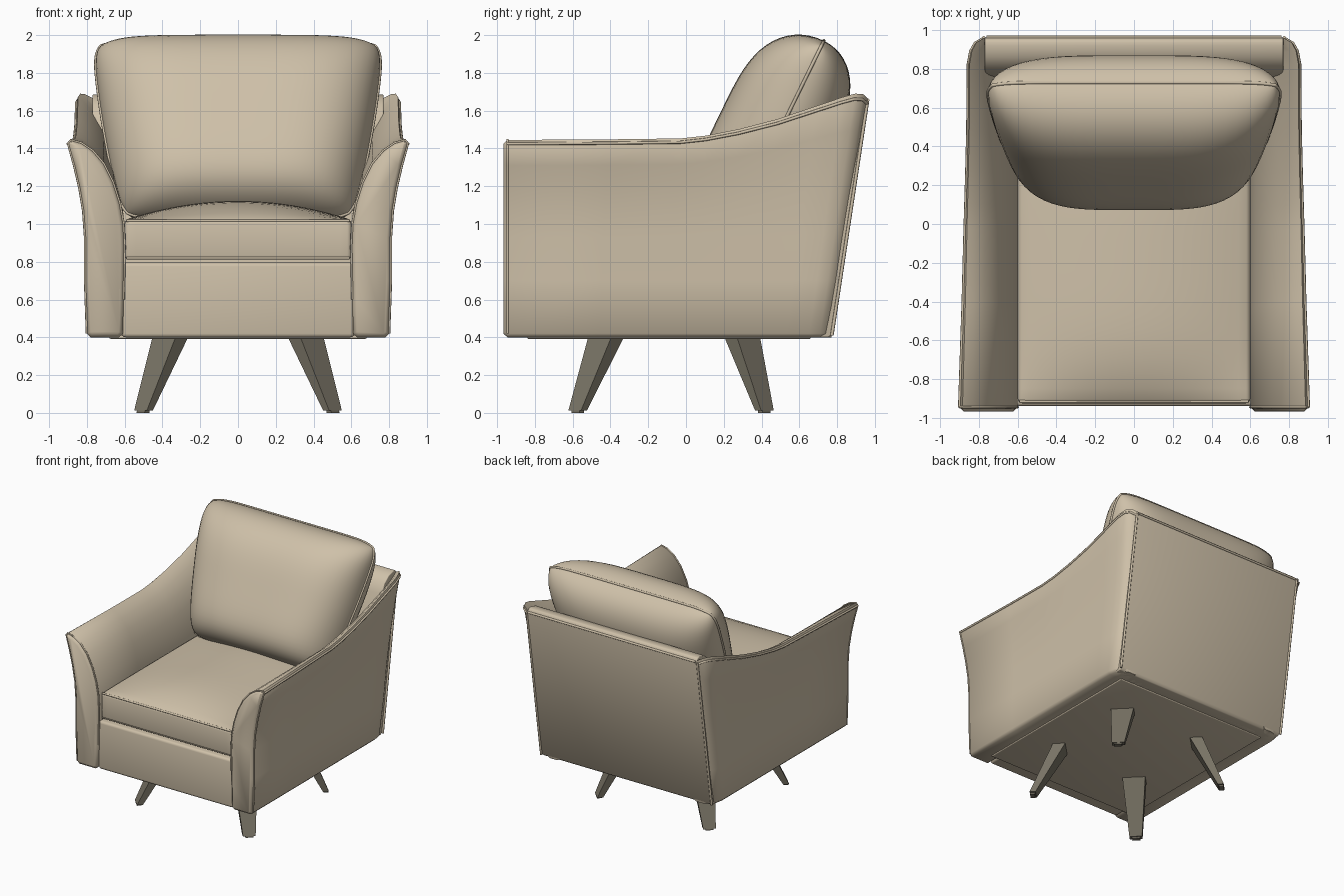
import bpy, bmesh, math
from mathutils import Vector

if "Cube" in bpy.data.objects:
    bpy.data.objects.remove(bpy.data.objects["Cube"])


def material(name, rgb):
    m = bpy.data.materials.new(name)
    m.diffuse_color = (*rgb, 1)
    m.use_nodes = True
    m.node_tree.nodes["Principled BSDF"].inputs["Base Color"].default_value = m.diffuse_color
    return m


FABRIC = material("beige_upholstery", (0.62, 0.53, 0.395))
WOOD = material("grey_brown_wood", (0.19, 0.172, 0.13))


def finish(ob, mat, angle=50):
    """Bake modifiers, colour and shade smooth with sharp edges kept."""
    dg = bpy.context.evaluated_depsgraph_get()
    me = bpy.data.meshes.new_from_object(ob.evaluated_get(dg))
    name = ob.name
    bpy.data.objects.remove(ob)
    me.materials.clear()
    me.materials.append(mat)
    me.shade_smooth()
    me.set_sharp_from_angle(angle=math.radians(angle))
    new = bpy.data.objects.new(name, me)
    new.name = name
    bpy.context.collection.objects.link(new)
    return new


def add(name, bm, mat, bevel=0, mirror=False, angle=50):
    bmesh.ops.recalc_face_normals(bm, faces=bm.faces[:])
    me = bpy.data.meshes.new(name)
    bm.to_mesh(me)
    bm.free()
    ob = bpy.data.objects.new(name, me)
    bpy.context.collection.objects.link(ob)
    if bevel:
        b = ob.modifiers.new("bevel", 'BEVEL')
        b.width, b.segments, b.limit_method = bevel, 3, 'ANGLE'
        b.angle_limit = math.radians(40)
    if mirror:
        ob.modifiers.new("mirror", 'MIRROR').use_mirror_merge = False
    return finish(ob, mat, angle)


def loft(rings):
    """Skin closed rings and cap the ends; returns bmesh and first cap."""
    bm = bmesh.new()
    vs = [[bm.verts.new(p) for p in r] for r in rings]
    n = len(rings[0])
    for a, b in zip(vs, vs[1:]):
        for i in range(n):
            j = (i + 1) % n
            bm.faces.new((a[i], a[j], b[j], b[i]))
    cap = bm.faces.new(vs[0])
    bm.faces.new(vs[-1])
    return bm, cap


def piping(name, paths, radius=0.008, cyclic=False, mirror=True):
    cu = bpy.data.curves.new(name, 'CURVE')
    cu.dimensions = '3D'
    cu.bevel_depth, cu.bevel_resolution = radius, 2
    cu.use_fill_caps = True
    for sx in ((1, -1) if mirror else (1,)):
        for pts in paths:
            s = cu.splines.new('POLY')
            s.points.add(len(pts) - 1)
            s.use_cyclic_u = cyclic
            for p, co in zip(s.points, pts):
                p.co = (sx * co[0], co[1], co[2], 1)
    ob = bpy.data.objects.new(name, cu)
    bpy.context.collection.objects.link(ob)
    finish(ob, FABRIC)


def back_y(z):
    return 0.77 + (z - 0.4) * 0.152


# Arms: flared cross-section lofted from front to back
PROFILE = [(0.63, 0.4), (0.78, 0.4), (0.80, 0.42), (0.81, 0.7), (0.81, 0.93), (0.82, 1.07),
           (0.84, 1.19), (0.868, 1.31), (0.90, 1.425), (0.885, 1.445), (0.83, 1.43),
           (0.77, 1.39), (0.71, 1.32), (0.66, 1.22), (0.625, 1.11), (0.605, 1.0),
           (0.60, 0.88), (0.605, 0.6), (0.61, 0.42)]
# (fraction along, top height, top x, corner inset)
STATIONS = [(0, 1.445, .90, 0), (.285, 1.448, .882, 0), (.49, 1.453, .872, 0), (.56, 1.468, .868, 0),
            (.65, 1.502, .863, 0), (.755, 1.555, .858, 0), (.86, 1.625, .856, 0), (.93, 1.672, .855, 0),
            (.963, 1.69, .855, .012), (.985, 1.688, .855, .035), (1, 1.665, .855, .08)]
rings = []
for t, H, xt, inset in STATIONS:
    ring = []
    for x, z in PROFILE:
        if z > 0.9:
            z = 0.9 + (z - 0.9) * (H - 0.9) / 0.545
        if x > 0.81:
            x = 0.81 + (x - 0.81) * (xt - 0.81) / 0.09
        if x > 0.76:
            x -= inset
        ring.append((x, -0.945 + t * (back_y(z) + 0.945), z))
    rings.append(ring)
bm, cap = loft(rings)
bmesh.ops.recalc_face_normals(bm, faces=bm.faces[:])
bmesh.ops.inset_region(bm, faces=[cap], thickness=0.022, depth=0.022)
add("arms", bm, FABRIC, mirror=True)

piping("arm_top_piping", [[r[8] for r in rings]])
piping("arm_front_piping", [rings[0][2:-1]], 0.006)

# Slanted back shell with rounded top
BACK = [(0.58, 0.4), (0.755, 0.4), (0.775, 0.42), (0.962, 1.64), (0.96, 1.665), (0.945, 1.682),
        (0.92, 1.685), (0.86, 1.67), (0.81, 1.63), (0.77, 1.55), (0.66, 1.0)]
bm, _ = loft([[(x, y, z) for y, z in BACK] for x in (-0.77, 0.77)])
add("back_shell", bm, FABRIC, bevel=0.006)
piping("back_side_piping", [[(0.775, back_y(z) + 0.001, z) for z in (0.41, 1.0, 1.65)]], 0.009)
piping("back_top_piping", [[(-0.76, 0.963, 1.655), (0.76, 0.963, 1.655)]], 0.009, mirror=False)


def box(x, y0, y1, z0, z1):
    return loft([[(-x, y, z0), (x, y, z0), (x, y, z1), (-x, y, z1)] for y in (y0, y1)])[0]


# Base under the seat and dust cover
add("seat_base", box(0.615, -0.94, 0.72, 0.4, 0.795), FABRIC, bevel=0.02)
add("dust_cover", box(0.68, -0.84, 0.66, 0.392, 0.41), FABRIC, bevel=0.006)

# Seat cushion with crowned top
bm = bmesh.new()
bmesh.ops.create_grid(bm, x_segments=20, y_segments=20, size=1)
ret = bmesh.ops.extrude_face_region(bm, geom=bm.faces[:])
top = {v for v in ret["geom"] if isinstance(v, bmesh.types.BMVert)}
for v in bm.verts:
    u, w = v.co.x, v.co.y
    crown = 0.1 * (1 - u * u) * (1 - w ** 4)
    v.co = (u * 0.60, -0.16 + w * 0.765, 1.022 + crown if v in top else 0.812)
add("seat_cushion", bm, FABRIC, bevel=0.022)
for nm, z in (("seat_top_piping", 1.018), ("seat_bottom_piping", 0.82)):
    piping(nm, [[(-0.59, -0.916, z), (0.59, -0.916, z)]], 0.008, mirror=False)

# Back cushion: two bulged sheets either side of a tilted seam plane
A, B = Vector((0, 0.27, 1.03)), Vector((0, 0.73, 1.97))
NORM = Vector((0, -(B - A).z, (B - A).y)).normalized()
N = 32


def seam(u, v):
    w = 0.71 + 0.075 * v - 0.02 * v * v
    vv = v * (1 - 0.06 * abs(u) ** 10)
    p = A.lerp(B, (vv + 1) / 2)
    p.x = u * w * (1 - 0.05 * abs(v) ** 10)
    return p


def cushion_point(u, v, depth):
    pv = 3 if v > 0 else 5
    bulge = max(0, 1 - abs(u) ** 4) ** 0.45 * max(0, 1 - abs(v) ** pv) ** 0.48
    p = seam(u, v) + NORM * depth * bulge
    # the thick lower front narrows to fit between the arms
    if depth > 0:
        p.x *= 1 - 0.12 * bulge * (1 - v) / 2
    return p


steps = [math.sin(math.pi / 2 * (2 * i / N - 1)) for i in range(N + 1)]
bm = bmesh.new()
for depth in (0.325, -0.285):
    g = [[bm.verts.new(cushion_point(u, v, depth)) for u in steps] for v in steps]
    for j in range(N):
        for i in range(N):
            bm.faces.new((g[j][i], g[j][i + 1], g[j + 1][i + 1], g[j + 1][i]))
bmesh.ops.remove_doubles(bm, verts=bm.verts[:], dist=0.0005)
add("back_cushion", bm, FABRIC, angle=80)
edge = ([seam(u, 1) for u in steps] + [seam(1, v) for v in steps[-2::-1]]
        + [seam(u, -1) for u in steps[-2::-1]] + [seam(-1, v) for v in steps[1:-1]])
piping("back_cushion_piping", [edge], 0.009, cyclic=True, mirror=False)


# Splayed tapered legs, turned to the diagonals
def leg_ring(cx, cy, z, wide, deep, sx, sy):
    out = Vector((sx, sy, 0)).normalized()
    tan = Vector((-out.y, out.x, 0))
    c = Vector((cx, cy, z))
    return [c + tan * a * wide / 2 + out * b * deep / 2
            for a, b in ((-1, -1), (1, -1), (1, 1), (-1, 1))]


for label, sy, ytop, ybot in (("front", -1, -0.42, -0.573), ("back", 1, 0.295, 0.415)):
    for side, sx in (("left", -1), ("right", 1)):
        bm, _ = loft([leg_ring(sx * 0.503, ybot, 0, 0.06, 0.035, sx, sy),
                      leg_ring(sx * 0.502, ybot, 0.012, 0.06, 0.035, sx, sy),
                      leg_ring(sx * 0.50, ybot, 0.013, 0.095, 0.045, sx, sy),
                      leg_ring(sx * 0.355, ytop, 0.41, 0.175, 0.095, sx, sy)])
        add(f"{label}_{side}_leg", bm, WOOD, angle=25)
